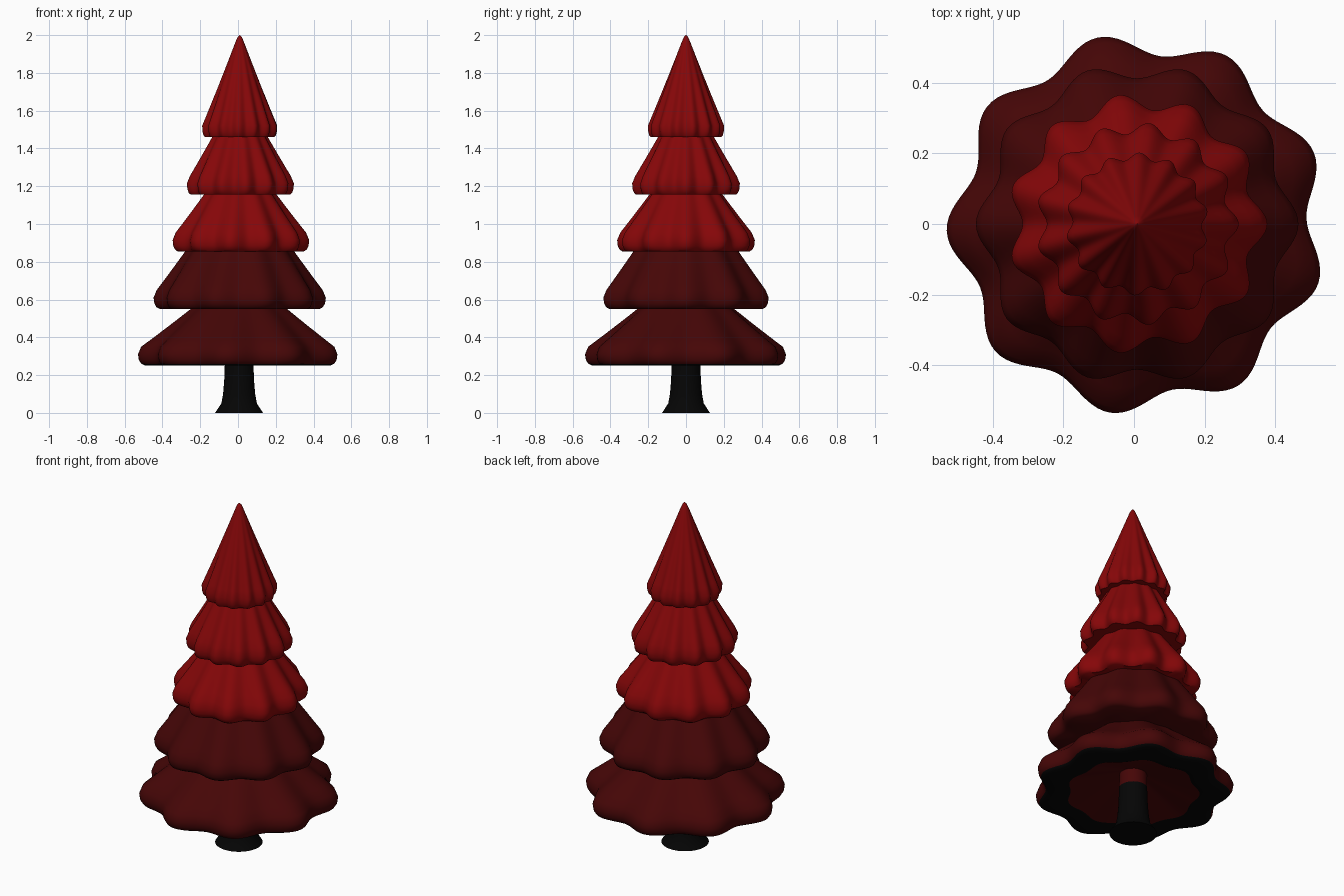
import bpy, bmesh, math

cube = bpy.data.objects.get("Cube")
if cube:
    bpy.data.objects.remove(cube, do_unlink=True)


def material(name, color):
    mat = bpy.data.materials.new(name)
    mat.use_nodes = True
    mat.diffuse_color = (*color, 1)
    mat.node_tree.nodes["Principled BSDF"].inputs["Base Color"].default_value = (*color, 1)
    return mat


RED = material("red", (0.235, 0.002, 0.0025))
DARK_RED = material("dark red", (0.06, 0.0018, 0.002))
BLACK = material("near black", (0.0015, 0.0015, 0.0015))


def lathe(name, profile, mats, rule=None, lobes=0, phase=0, rim=1, wave=0, segments=180, x=0.009):
    """Revolve (radius, height) points, with flutes that fade toward the axis."""
    bm = bmesh.new()
    rings = []
    for r, z in profile:
        ring = []
        for i in range(segments):
            a = math.tau * i / segments
            rad = r + wave * (r / rim) ** 2.2 * math.cos(lobes * (a - math.radians(phase)))
            ring.append(bm.verts.new((rad * math.cos(a), rad * math.sin(a), z)))
        rings.append(ring)
    for k in range(len(rings) - 1):
        low, high = rings[k], rings[k + 1]
        for i in range(segments):
            j = (i + 1) % segments
            face = bm.faces.new((low[i], low[j], high[j], high[i]))
            face.material_index = rule(k) if rule else 0
    bm.faces.new(rings[0][::-1])
    cap = bm.faces.new(rings[-1])
    cap.material_index = rule(len(rings) - 2) if rule else 0
    mesh = bpy.data.meshes.new(name)
    bm.to_mesh(mesh)
    bm.free()
    obj = bpy.data.objects.new(name, mesh)
    obj.location.x = x
    bpy.context.collection.objects.link(obj)
    for mat in mats:
        mesh.materials.append(mat)
    bpy.ops.object.select_all(action="DESELECT")
    obj.select_set(True)
    bpy.context.view_layer.objects.active = obj
    bpy.ops.object.shade_smooth_by_angle(angle=math.radians(40))


def tier(name, base, rim, wave, lobes, phase, top, mats, underside, rule=None):
    """Skirt with a rounded rim, sloping up to the top (radius, height)."""
    c = rim * 0.07
    edge = [(rim - c, base), (rim - c * 0.45, base + 0.01), (rim - c * 0.12, base + 0.03),
            (rim, base + 0.06), (rim - 0.015, base + 0.1)]
    r0, z0 = edge[-1]
    slope = [(r0 + (top[0] - r0) * t, z0 + (top[1] - z0) * t)
             for t in (0.2, 0.4, 0.6, 0.8, 1.0)]
    if top[0] > 0.05:
        # the slope carries on a little way inside the tier above
        slope.append((r0 + (top[0] - r0) * 1.2, z0 + (top[1] - z0) * 1.2))
    else:
        # rounded tip
        slope += [(0.011, 1.99), (0.001, 2.0)]
    lathe(name, underside + edge + slope, mats, rule, lobes, phase, rim, wave)


# Trunk, flared at the foot, with a dark red upper end inside the lowest tier
lathe("trunk", [(0.127, 0), (0.117, 0.015), (0.094, 0.05), (0.085, 0.1), (0.079, 0.17),
                (0.075, 0.28), (0.073, 0.38)], [BLACK, DARK_RED], lambda k: int(k >= 5),
      segments=48, x=0.006)

# Lowest tier: shallow hollow underneath, ringed by a black band
tier("tier_1", 0.25, 0.509, 0.03, 9, 22, (0.253, 0.55), [DARK_RED, BLACK],
     [(0.05, 0.37), (0.345, 0.25)], lambda k: int(k in (1, 2)))

# Upper tiers
tier("tier_2", 0.55, 0.434, 0.022, 10, 0, (0.28, 0.855), [DARK_RED], [(0.21, 0.55)])
tier("tier_3", 0.855, 0.346, 0.022, 11, 0, (0.19, 1.155), [RED], [(0.17, 0.855)])
tier("tier_4", 1.155, 0.271, 0.016, 13, 0, (0.145, 1.46), [RED], [(0.13, 1.155)])
tier("tier_5", 1.46, 0.192, 0.01, 14, 11, (0.022, 1.965), [RED], [(0.09, 1.46)])
